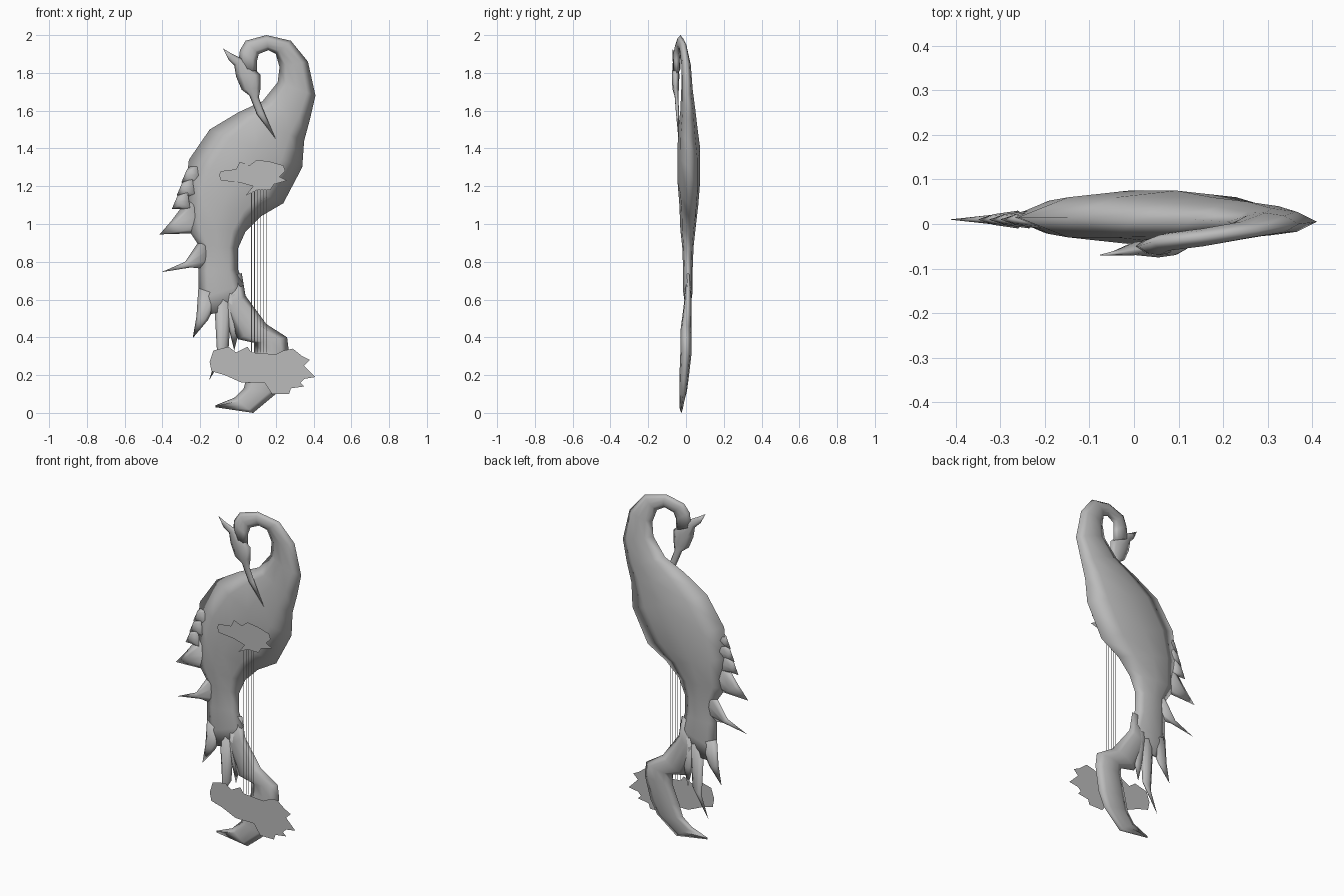
import bpy
import bmesh
from mathutils import Vector

default_cube = bpy.data.objects.get("Cube")
if default_cube:
    bpy.data.objects.remove(default_cube, do_unlink=True)

UNIT = 0.01  # outlines below are written in hundredths


def make_material(name, colour):
    material = bpy.data.materials.new(name)
    material.use_nodes = True
    material.diffuse_color = colour
    shader = material.node_tree.nodes["Principled BSDF"]
    shader.inputs["Base Color"].default_value = colour
    return material


grey = make_material("cast_grey", (0.5, 0.5, 0.5, 1))


def finish(name, bm, smooth):
    """Turn the bmesh into a named object with the grey material."""
    mesh = bpy.data.meshes.new(name)
    for face in bm.faces:
        face.smooth = smooth
    bm.to_mesh(mesh)
    bm.free()
    mesh.materials.append(grey)
    obj = bpy.data.objects.new(name, mesh)
    bpy.context.scene.collection.objects.link(obj)
    return obj


def lens_ring(bm, station):
    """Lens-shaped section between two outline points."""
    outer_x, outer_z, inner_x, inner_z, depth, half = station
    a = Vector((outer_x, depth, outer_z)) * UNIT
    b = Vector((inner_x, depth, inner_z)) * UNIT
    middle, reach = (a + b) / 2, (a - b) / 2
    ring = []
    for side, t in ((0, -1), (-1, -.55), (-1, 0), (-1, .55),
                    (0, 1), (1, .55), (1, 0), (1, -.55)):
        bulge = side * half * UNIT * (1 - t * t) ** 0.8
        ring.append(bm.verts.new(middle + reach * t + Vector((0, bulge, 0))))
    return ring


def loft(name, stations):
    """Skin a row of lens sections, closed at both ends."""
    bm = bmesh.new()
    rings = [lens_ring(bm, station) for station in stations]
    for low, high in zip(rings, rings[1:]):
        for i in range(len(low)):
            j = (i + 1) % len(low)
            bm.faces.new((low[i], low[j], high[j], high[i]))
    bm.faces.new(rings[0])
    bm.faces.new(rings[-1])
    bmesh.ops.remove_doubles(bm, verts=bm.verts, dist=0.0005)
    bmesh.ops.recalc_face_normals(bm, faces=bm.faces)
    return finish(name, bm, True)


def plate(name, outline, depth):
    """Flat sheet facing the front."""
    bm = bmesh.new()
    face = bm.faces.new([bm.verts.new(Vector((x, depth, z)) * UNIT)
                         for x, z in outline])
    face.normal_update()
    if face.normal.y > 0:
        face.normal_flip()
    return finish(name, bm, False)


def feather(name, upper, lower, bend_upper, bend_lower, tip, depth=1):
    """Pointed blade that leaves the body between two outline points."""
    return loft(name, [
        (*upper, *lower, depth, 2),
        (*bend_upper, *bend_lower, depth, 1.2),
        (*tip, *tip, depth, 0),
    ])


# Hooked neck, body and tail in one skin
loft("neck_and_body", [
    (0, 184, 10, 180, -5, 2),
    (1, 192, 10, 186, -5, 2),
    (4, 197, 11, 190, -4, 2),
    (15, 200, 16, 192, -3, 2),
    (28, 197, 20, 190, -1.5, 2),
    (37, 186, 22, 183, 0, 2.5),
    (41, 168, 21, 175, .5, 3),
    (38, 155, 13, 165, 1, 4),
    (35, 144, 0, 159, 1, 5),
    (34, 130, -15, 150, 1.5, 6),
    (24, 111, -26, 134, 1.5, 6),
    (12, 104, -28, 116, 1.5, 5),
    (4, 96, -27, 98, 1, 4),
    (0, 87, -21, 89, 1, 3),
    (0, 76, -21, 75, 1, 2.5),
    (3, 68, -21, 60, 1, 2.5),
    (-1, 55, -16, 52, 1, 1),
])

# Crest, head and long bill
loft("head_and_bill", [
    (-8, 193, -8, 193, -7, 0),
    (-5, 187, -3, 190, -6.5, .6),
    (-2, 184, 3, 187, -5.5, 1.5),
    (-1, 178, 12, 179, -5.5, 2),
    (2, 171, 12, 172, -5.5, 1.7),
    (6, 168, 11, 167, -5, 1),
    (10, 158, 14, 159, -4.5, .8),
    (20, 145, 20, 145, -4, 0),
])

# Folded leg with a broad foot
loft("leg_and_foot", [
    (2, 74, -12, 70, 1, 1),
    (4, 62, -7, 55, 1, 2),
    (15, 47, 0, 39, 0, 3),
    (26, 40, 9, 37, 0, 3),
    (27, 32, 9, 32, 0, 3),
    (24, 18, 5, 20, -1, 2.5),
    (20, 10, 3, 13, -1.5, 2),
    (8, 0, -2, 8, -2.5, 1),
    (-12, 3, -12, 4, -3, 0),
])

# Small feathers stepping down the back edge
for i in range(3):
    x, z = -26 - 2.5 * i, 129 - 7 * i
    feather(f"back_feather_{i}", (x + 4, z + 4), (x + 6, z - 9),
            (x - 1, z), (x, z - 7), (x - 4, z - 7))

# Long wing and tail feathers
feather("wing_feather_upper", (-26, 114), (-15, 96),
        (-35, 102), (-26, 95), (-41.5, 94.5))
feather("wing_feather_lower", (-18, 95), (-16, 76),
        (-28, 80), (-25, 77), (-40.5, 74.5))
feather("tail_feather_outer", (-21, 66), (-9, 62),
        (-22, 51), (-16, 49), (-24, 39.5))
feather("tail_feather_middle", (-13, 66), (-3, 64),
        (-11, 30), (-5, 34), (-15.5, 17))
feather("tail_feather_inner", (-8, 64), (1, 62),
        (-5, 45), (1, 45), (-2, 33))

# Ragged floating leaves in front of the bird
plate("lower_leaf", [
    (-13, 33), (-5, 35), (-1, 32), (5, 35), (7, 32), (20, 31), (24, 33),
    (29, 34), (34, 30), (38, 28), (35, 25), (41, 19), (35, 18), (33, 16),
    (35, 14), (28, 13), (27, 10), (18, 10), (14, 16), (2, 16), (-7, 20),
    (-14, 22), (-15, 27),
], -5)
plate("upper_leaf", [
    (-10, 126), (-9, 128), (-1, 129), (1, 133), (6, 131), (10, 134),
    (17, 133), (24, 131), (25, 128), (22, 125), (26, 123), (19, 121),
    (17, 118), (10, 118), (4, 115), (8, 120), (1, 122), (-9, 123),
], -5.2)

# Fine stems between the two leaves
for i in range(6):
    x = 7 + 1.6 * i
    plate(f"stem_{i}", [(x, 32), (x + .3, 32), (x + .3, 119), (x, 119)], -4.8)
